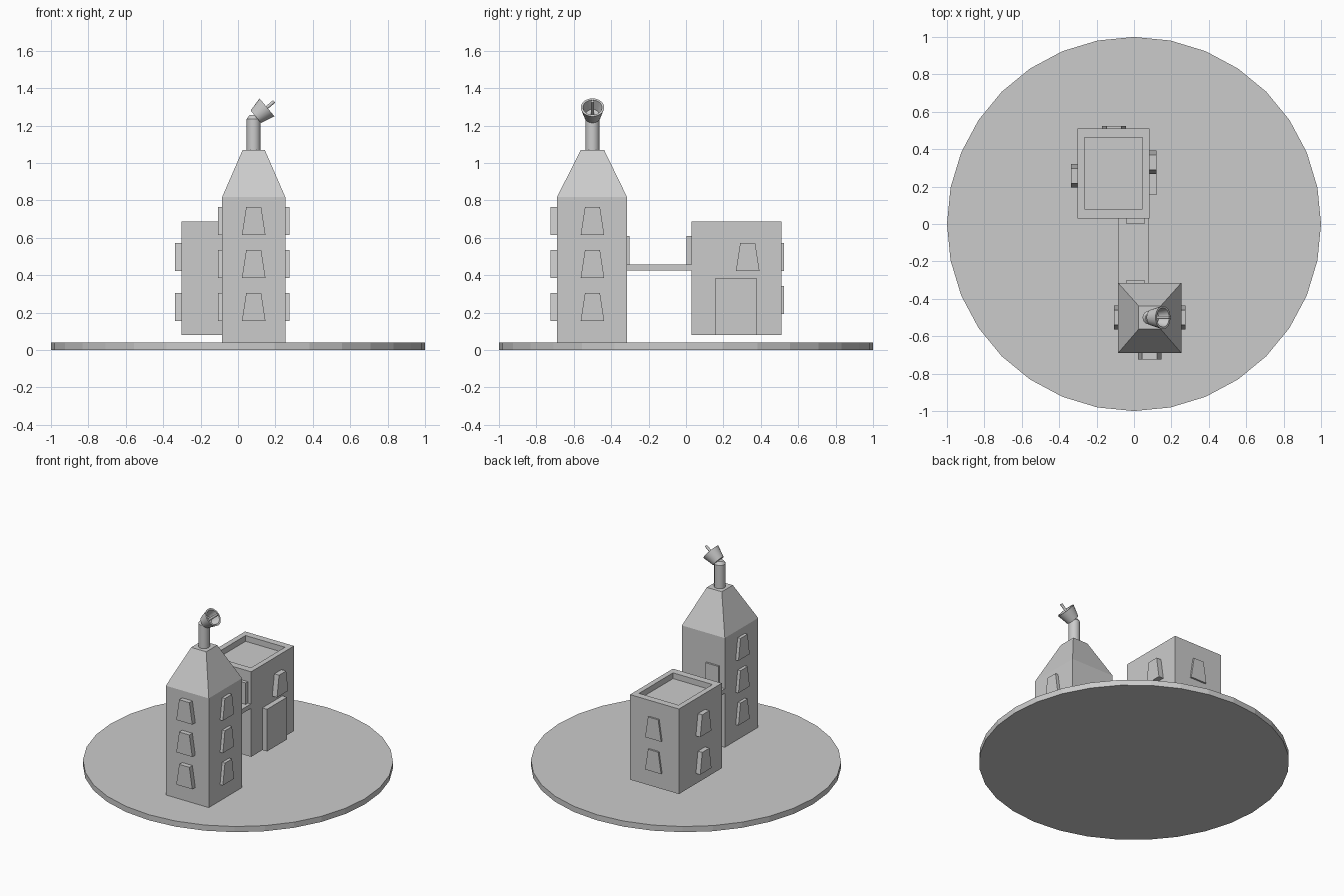
import bpy, bmesh, math
from mathutils import Vector, Matrix

if "Cube" in bpy.data.objects:
    bpy.data.objects.remove(bpy.data.objects["Cube"])


def finish(name, bm, smooth=False):
    bmesh.ops.recalc_face_normals(bm, faces=bm.faces)
    me = bpy.data.meshes.new(name)
    bm.to_mesh(me)
    bm.free()
    ob = bpy.data.objects.new(name, me)
    bpy.context.collection.objects.link(ob)
    if smooth:
        bpy.ops.object.select_all(action='DESELECT')
        ob.select_set(True)
        bpy.context.view_layer.objects.active = ob
        bpy.ops.object.shade_smooth_by_angle(angle=math.radians(35))
    return ob


def loft(name, rings, smooth=False):
    """Closed solid through a list of matching point rings."""
    bm = bmesh.new()
    vs = [[bm.verts.new(p) for p in r] for r in rings]
    n = len(vs[0])
    for a, b in zip(vs, vs[1:]):
        for i in range(n):
            j = (i + 1) % n
            bm.faces.new((a[i], a[j], b[j], b[i]))
    bm.faces.new(vs[0])
    bm.faces.new(vs[-1])
    return finish(name, bm, smooth)


def rect(x0, x1, y0, y1, z):
    return [(x0, y0, z), (x1, y0, z), (x1, y1, z), (x0, y1, z)]


def box(name, x0, x1, y0, y1, z0, z1):
    return loft(name, [rect(x0, x1, y0, y1, z0), rect(x0, x1, y0, y1, z1)])


def turned(name, profile, base, axis, sides=24, smooth=True):
    """Round part from (radius, distance) pairs along an axis."""
    m = Matrix.Translation(base) @ Vector((0, 0, 1)).rotation_difference(Vector(axis)).to_matrix().to_4x4()
    rings = [[m @ Vector((r * math.cos(2 * math.pi * i / sides), r * math.sin(2 * math.pi * i / sides), d))
              for i in range(sides)] for r, d in profile]
    return loft(name, rings, smooth)


def window(name, at, normal, depth, z0):
    """Tapered window block standing out of a wall."""
    n = Vector(normal)
    u = Vector((0, 0, 1)).cross(n)
    base = Vector((at[0], at[1], z0))
    shape = [(-0.063, 0), (0.063, 0), (0.04, 0.15), (-0.04, 0.15)]
    loft(name, [[base + u * a + Vector((0, 0, b)) + n * d for a, b in shape]
                for d in (-0.01, depth)])


# Ground disc
turned("base_disc", [(1, 0), (1, 0.04)], (0, 0, 0), (0, 0, 1), 32, False)

# Tower with tapered roof
TX0, TX1, TY0, TY1 = -0.085, 0.253, -0.69, -0.315
loft("tower", [rect(TX0, TX1, TY0, TY1, 0.04), rect(TX0, TX1, TY0, TY1, 0.817),
               rect(0.025, 0.143, -0.562, -0.438, 1.07)])
for z in (0.155, 0.385, 0.615):
    window("tower_front_window", (0.084, TY0), (0, -1, 0), 0.034, z)
    window("tower_right_window", (TX1, -0.5), (1, 0, 0), 0.022, z)
    window("tower_left_window", (TX0, -0.5), (-1, 0, 0), 0.022, z)

# Mast and dish
turned("mast", [(0.037, 1.06), (0.037, 1.235), (0.022, 1.255)], (0.083, -0.5, 0), (0, 0, 1))
axis = Vector((0.77, 0, 0.64)).normalized()
dish = Vector((0.095, -0.5, 1.247))
turned("dish", [(0.043, 0), (0.0625, 0.078), (0.051, 0.078), (0.036, 0.018)], dish, axis)
turned("dish_feed", [(0.009, 0.015), (0.009, 0.128)], dish, axis, 12)

# House with sunken roof
HX0, HX1, HY0, HY1 = -0.302, 0.083, 0.029, 0.511
loft("house", [rect(HX0, HX1, HY0, HY1, 0.081), rect(HX0, HX1, HY0, HY1, 0.686),
               rect(-0.264, 0.046, 0.08, 0.462, 0.686), rect(-0.264, 0.046, 0.08, 0.462, 0.645)])
for z in (0.155, 0.422):
    window("house_left_window", (HX0, 0.257), (-1, 0, 0), 0.034, z)
for z in (0.192, 0.422):
    window("house_back_window", (-0.107, HY1), (0, 1, 0), 0.012, z)
window("house_right_window", (HX1, 0.33), (1, 0, 0), 0.037, 0.422)
box("house_door", 0.07, 0.12, 0.155, 0.38, 0.081, 0.381)

# Bridge and its two doors
box("bridge", -0.085, 0.081, -0.325, 0.04, 0.425, 0.457)
box("bridge_tower_door", -0.043, 0.058, -0.325, -0.302, 0.45, 0.609)
box("bridge_house_door", -0.043, 0.058, 0.004, 0.04, 0.45, 0.609)
